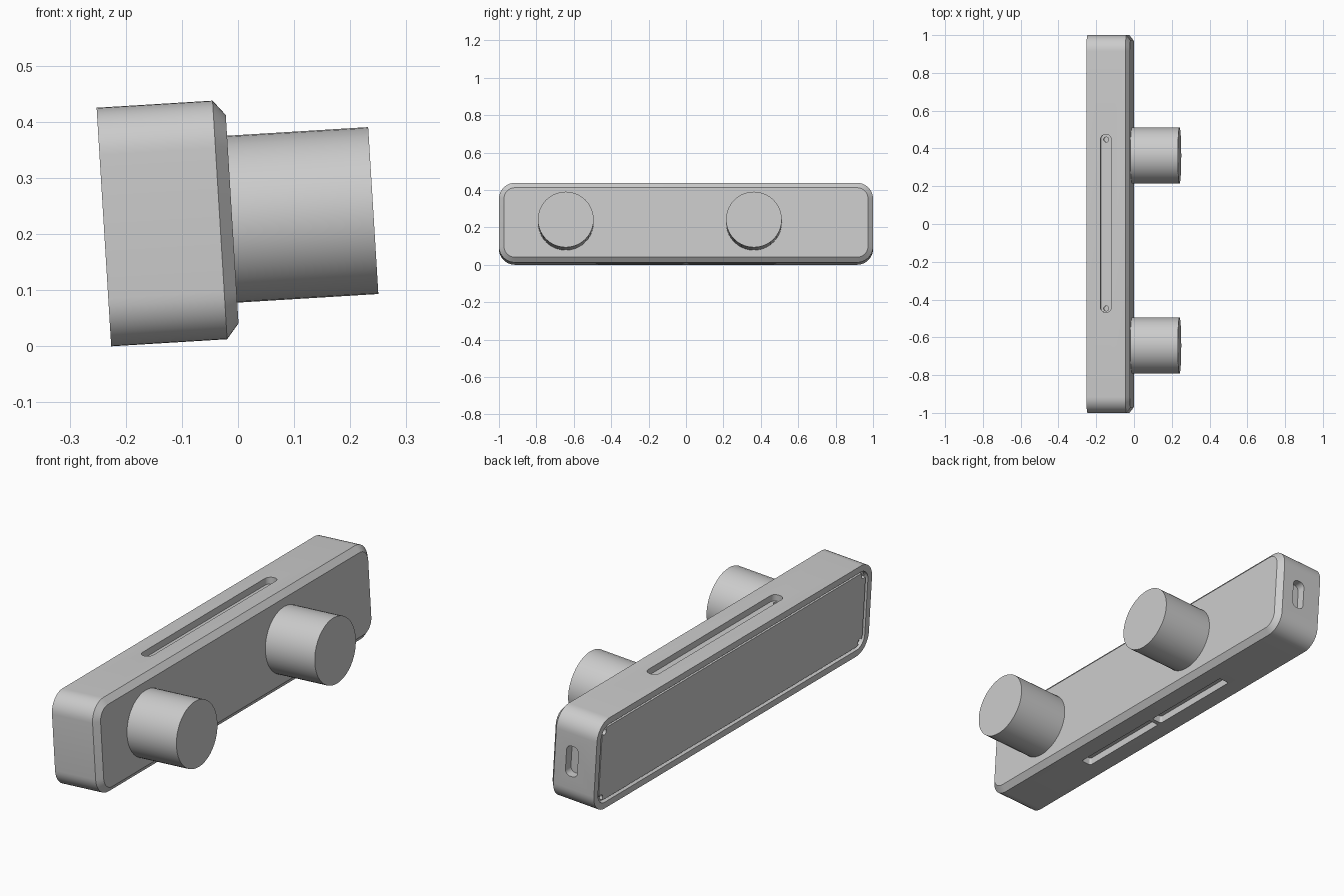
import bpy, bmesh, math
from mathutils import Matrix, Vector

cube = bpy.data.objects.get("Cube")
if cube:
    bpy.data.objects.remove(cube)

grey = bpy.data.materials.new("plain grey")
grey.use_nodes = True
GREY = (0.6, 0.6, 0.6, 1)
grey.diffuse_color = GREY
grey.node_tree.nodes["Principled BSDF"].inputs["Base Color"].default_value = GREY

# Everything is built upright, then leaned back by this transform
LEAN = Matrix.Translation((-0.226, 0, 0)) @ Matrix.Rotation(math.radians(-3.5), 4, "Y")
DEPTH, HEIGHT, CHAMFER = 0.229, 0.426, 0.022
MID = HEIGHT / 2
SLOT_X = 0.103


def ring(a, b, half_a, half_b, radius, steps=10):
    """Rounded rectangle outline in two dimensions."""
    points = []
    for q, (sa, sb) in enumerate([(1, 1), (-1, 1), (-1, -1), (1, -1)]):
        for i in range(steps + 1):
            t = math.pi / 2 * (q + i / steps)
            points.append((a + sa * (half_a - radius) + radius * math.cos(t),
                           b + sb * (half_b - radius) + radius * math.sin(t)))
    return points


def loft(name, axis, centre, half, radius, sections):
    """Skin rounded outlines stacked along an axis; sections are (position, inset)."""
    bm = bmesh.new()
    rows = []
    for pos, inset in sections:
        outline = ring(*centre, half[0] - inset, half[1] - inset, max(radius - inset, 0.01))
        place = {"X": lambda a, b: (pos, a, b),
                 "Y": lambda a, b: (a, pos, b),
                 "Z": lambda a, b: (a, b, pos)}[axis]
        rows.append([bm.verts.new(LEAN @ Vector(place(a, b))) for a, b in outline])
    for low, high in zip(rows, rows[1:]):
        for i in range(len(low)):
            j = (i + 1) % len(low)
            bm.faces.new((low[i], low[j], high[j], high[i]))
    bm.faces.new(rows[0][::-1])
    bm.faces.new(rows[-1])
    bmesh.ops.remove_doubles(bm, verts=bm.verts, dist=1e-5)
    bmesh.ops.recalc_face_normals(bm, faces=bm.faces)
    mesh = bpy.data.meshes.new(name)
    bm.to_mesh(mesh)
    bm.free()
    mesh.materials.append(grey)
    obj = bpy.data.objects.new(name, mesh)
    bpy.context.collection.objects.link(obj)
    return obj


def select(obj):
    bpy.ops.object.select_all(action="DESELECT")
    obj.select_set(True)
    bpy.context.view_layer.objects.active = obj


def cut(obj, cutter):
    mod = obj.modifiers.new("cut", "BOOLEAN")
    mod.operation, mod.solver, mod.object = "DIFFERENCE", "EXACT", cutter
    select(obj)
    bpy.ops.object.modifier_apply(modifier=mod.name)
    bpy.data.objects.remove(cutter)


# Housing: recessed back, straight sides, chamfered front
housing = loft("housing", "X", (0, MID), (1, MID), 0.085,
               [(0.02, 0.03), (0, 0.03), (0, 0), (DEPTH - CHAMFER, 0), (DEPTH, 0.027)])

# Long top slot with a small hole near each end
cut(housing, loft("top_slot_cutter", "Z", (SLOT_X, 0.003), (0.028, 0.471), 0.026,
                  [(HEIGHT - 0.03, 0), (HEIGHT + 0.03, 0)]))
for side in (-1, 1):
    cut(housing, loft("hole_cutter", "Z", (SLOT_X, side * 0.447), (0.013, 0.013), 0.013,
                      [(HEIGHT - 0.06, 0), (HEIGHT - 0.02, 0)]))
    # Pair of slots underneath
    cut(housing, loft("bottom_slot_cutter", "Z", (SLOT_X, side * 0.245), (0.025, 0.235), 0.01,
                      [(-0.03, 0), (0.035, 0)]))

# Connector port in the rear end
cut(housing, loft("port_cutter", "Y", (0.12, MID), (0.03, 0.07), 0.024,
                  [(0.96, 0), (1.03, 0)]))

# Back panel with corner screw holes
panel = loft("back_panel", "X", (0, MID), (0.958, MID - 0.042), 0.045,
             [(0.004, 0), (0.022, 0)])
for sy in (-1, 1):
    for sz in (-1, 1):
        cut(panel, loft("screw_cutter", "X", (sy * 0.942, MID + sz * (MID - 0.058)),
                        (0.014, 0.014), 0.014, [(-0.02, 0), (0.018, 0)]))

# Two round pegs on the front face
pegs = [loft(name, "X", (y, MID), (0.149, 0.149), 0.149, [(DEPTH - 0.01, 0), (0.481, 0)])
        for name, y in (("near_peg", -0.643), ("far_peg", 0.363))]

for obj in [housing, panel] + pegs:
    select(obj)
    bpy.ops.object.shade_smooth_by_angle(angle=math.radians(30))
